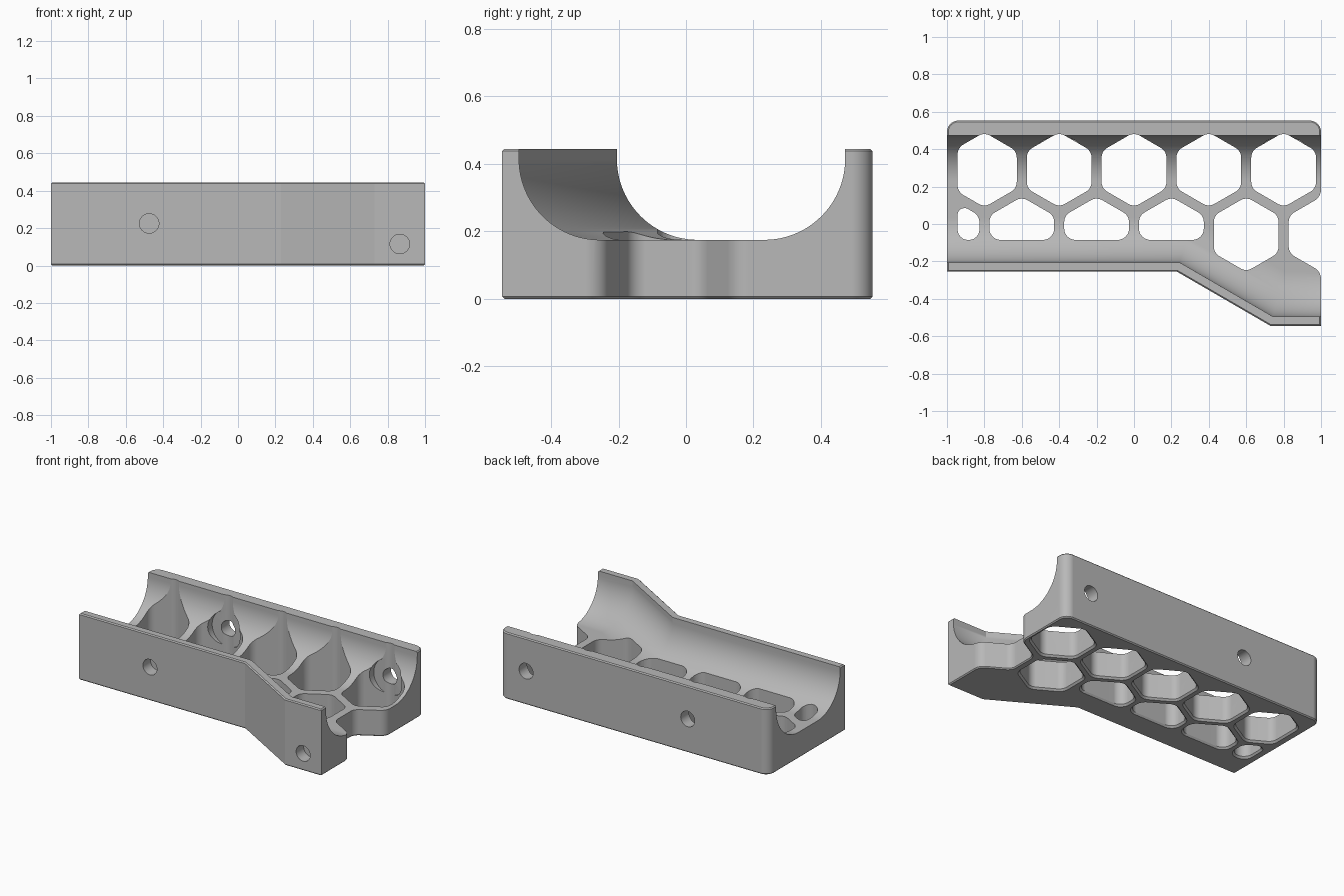
import bpy, bmesh, math
from mathutils import Vector

if "Cube" in bpy.data.objects:
    bpy.data.objects.remove(bpy.data.objects["Cube"])

grey = bpy.data.materials.new("plain grey")
grey.use_nodes = True
grey.diffuse_color = (0.48, 0.48, 0.48, 1)
grey.node_tree.nodes["Principled BSDF"].inputs["Base Color"].default_value = grey.diffuse_color


def clip(poly, axis, limit):
    """Keep the part of a polygon above a limit on one axis."""
    out = []
    for a, b in zip(poly, poly[1:] + poly[:1]):
        if a[axis] >= limit:
            out.append(a)
        if (a[axis] >= limit) != (b[axis] >= limit):
            out.append(a.lerp(b, (limit - a[axis]) / (b[axis] - a[axis])))
    return out


def rounded(poly, radii, steps=8):
    """Replace each corner by an arc of its radius."""
    out = []
    n = len(poly)
    for i, p in enumerate(poly):
        u, v = poly[i - 1] - p, poly[(i + 1) % n] - p
        if radii[i] == 0:
            out.append(p)
            continue
        lu, lv = u.length, v.length
        u, v = u.normalized(), v.normalized()
        half = u.angle(v) / 2
        t = min(radii[i] / math.tan(half), lu * 0.47, lv * 0.47)
        r = t * math.tan(half)
        centre = p + (u + v).normalized() * (r / math.sin(half))
        start, end = p + u * t - centre, p + v * t - centre
        for k in range(steps + 1):
            out.append(centre + start.lerp(end, k / steps).normalized() * r)
    return out


def loft(bm, rings):
    """Closed solid through rings of equal length."""
    vs = [[bm.verts.new(p) for p in ring] for ring in rings]
    n = len(vs[0])
    for a, b in zip(vs, vs[1:]):
        for i in range(n):
            j = (i + 1) % n
            bm.faces.new((a[i], a[j], b[j], b[i]))
    bm.faces.new(vs[0][::-1])
    bm.faces.new(vs[-1])


def finish(name, bm, helper=True):
    bmesh.ops.recalc_face_normals(bm, faces=bm.faces)
    mesh = bpy.data.meshes.new(name)
    bm.to_mesh(mesh)
    bm.free()
    ob = bpy.data.objects.new(name, mesh)
    bpy.context.collection.objects.link(ob)
    mesh.materials.append(grey)
    if helper:
        ob.hide_render = True
        ob.hide_viewport = True
        ob.display_type = 'WIRE'
    return ob


# Body: rounded outline with an open notch at one end, chamfered top and bottom
HEIGHT, CH = 0.445, 0.007
APO, RAD = 0.173, 0.2
outline = [(-1, 0.553, 0.06), (-1, -0.255, 0), (0.23, -0.255, 0), (0.73, -0.545, 0),
           (1, -0.545, 0), (1, -0.255, 0.07), (1 - APO, -0.155, 0.06),
           (1 - APO, 0.045, 0.06), (1, 0.145, 0.07), (1, 0.553, 0.06)]
shape = rounded([Vector(p[:2]) for p in outline], [p[2] for p in outline])


def inset(poly, d):
    out = []
    for i, p in enumerate(poly):
        a, b = (p - poly[i - 1]).normalized(), (poly[(i + 1) % len(poly)] - p).normalized()
        na, nb = Vector((-a.y, a.x)), Vector((-b.y, b.x))
        out.append(p + (na + nb) * d / (1 + na.dot(nb)))
    return out


small = inset(shape, CH)
bm = bmesh.new()
loft(bm, [[(p.x, p.y, z) for p in ring] for ring, z in
          ((small, 0), (shape, CH), (shape, HEIGHT - CH), (small, HEIGHT))])
body = finish("cradle_body", bm, helper=False)

# Channel cutter: rounded trough that follows the bent front wall
ARC, FLOOR, SEG = 0.24, 0.175, 24
quarter = [(ARC * (1 - math.cos(k / SEG * math.pi / 2)),
            FLOOR + ARC * (1 - math.sin(k / SEG * math.pi / 2))) for k in range(SEG + 1)]
quarter = [(0, 0.6)] + quarter
stations = [(-1.1, -0.255, 0), (0.23, -0.255, 0.268), (0.73, -0.545, 0.268), (1.1, -0.545, 0)]
rings = []
for x, y, skew in stations:
    front = [(x + (0.05 + d) * skew, y + 0.05 + d, z) for d, z in quarter]
    back = [(x, 0.472 - d, z) for d, z in reversed(quarter)]
    rings.append(front + back)
bm = bmesh.new()
loft(bm, rings)
channel = finish("channel_cutter", bm)

# Honeycomb cutter: two staggered rows, trimmed beside the walls, flared at the base
bm = bmesh.new()
cells = [(-0.8 + 0.4 * i, 0.29) for i in range(5)] + [(-1 + 0.4 * i, -0.055) for i in range(5)]
for cx, cy in cells:
    hexagon = [Vector((cx + RAD * math.sin(k * math.pi / 3), cy + RAD * math.cos(k * math.pi / 3)))
               for k in range(6)][::-1]
    hexagon = clip(hexagon, 0, -0.943)
    if cy < 0 and cx < 0.5:
        hexagon = clip(hexagon, 1, -0.085)
    cell = rounded(hexagon, [0.06] * len(hexagon), 6)
    mid = sum(cell, Vector((0, 0))) / len(cell)
    wide = [p + (p - mid).normalized() * 0.014 for p in cell]
    loft(bm, [[(p.x, p.y, z) for p in ring] for ring, z in
              ((wide, -0.002), (cell, 0.012), (cell, 0.7))])
honeycomb = finish("honeycomb_cutter", bm)


# Bolt cutter: stepped holes through the back wall, blind holes in the front wall
def turned(bm, x, z, steps):
    loft(bm, [[(x + r * math.cos(k * math.pi / 16), y, z + r * math.sin(k * math.pi / 16))
               for k in range(32)] for y, r in steps])


bm = bmesh.new()
BOLT, HEAD = 0.052, 0.12
for x in (-0.4, 0.8):
    turned(bm, x, 0.225, [(0.7, BOLT), (0.468, BOLT), (0.468, HEAD), (0.25, HEAD)])
for x, y, z in ((-0.475, -0.255, 0.225), (0.865, -0.545, 0.115)):
    turned(bm, x, z, [(y - 0.1, BOLT), (y + 0.08, BOLT)])
bolts = finish("bolt_cutter", bm)

for cutter in (channel, honeycomb, bolts):
    mod = body.modifiers.new(cutter.name, 'BOOLEAN')
    mod.operation = 'DIFFERENCE'
    mod.solver = 'EXACT'
    mod.object = cutter

# Bake the cuts, then smooth the curved faces
bpy.context.view_layer.update()
result = bpy.data.meshes.new_from_object(body.evaluated_get(bpy.context.evaluated_depsgraph_get()))
body.modifiers.clear()
body.data = result
for cutter in (channel, honeycomb, bolts):
    bpy.data.objects.remove(cutter)
bpy.ops.object.select_all(action='DESELECT')
body.select_set(True)
bpy.context.view_layer.objects.active = body
bpy.ops.object.shade_smooth_by_angle(angle=math.radians(30))
body.modifiers.new("even_shading", 'WEIGHTED_NORMAL').keep_sharp = True
